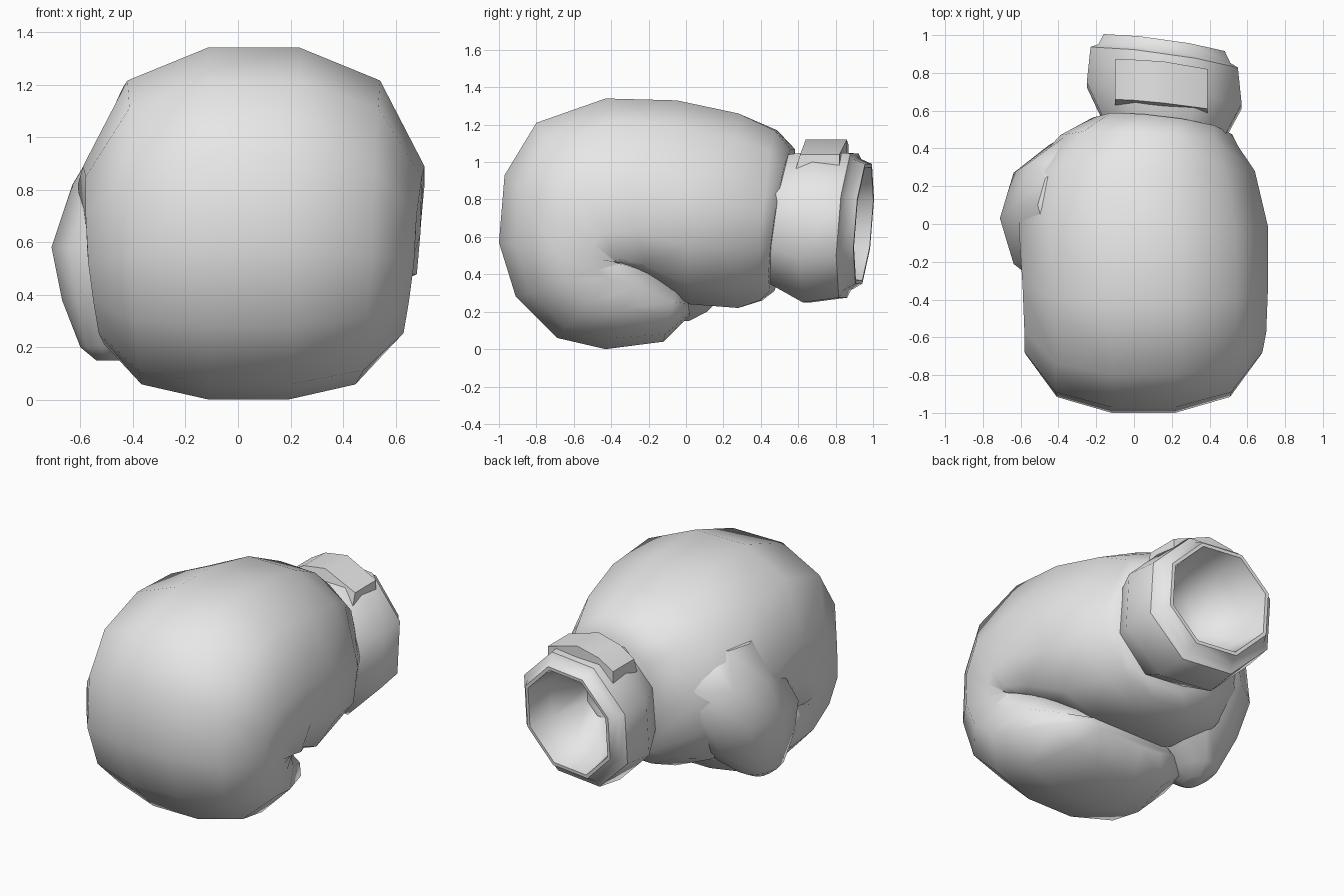
import bpy, bmesh, math

cube = bpy.data.objects.get("Cube")
if cube:
    bpy.data.objects.remove(cube, do_unlink=True)

GREY = (0.8, 0.8, 0.8, 1)
leather = bpy.data.materials.new("grey leather")
leather.use_nodes = True
leather.diffuse_color = GREY
leather.node_tree.nodes["Principled BSDF"].inputs["Base Color"].default_value = GREY


def loft(name, rings, smooth_angle):
    """Skin a list of closed rings and cap both ends."""
    bm = bmesh.new()
    loops = [[bm.verts.new(p) for p in ring] for ring in rings]
    n = len(loops[0])
    for a, b in zip(loops, loops[1:]):
        for i in range(n):
            j = (i + 1) % n
            bm.faces.new((a[i], a[j], b[j], b[i]))
    bm.faces.new(loops[0])
    bm.faces.new(loops[-1])
    bmesh.ops.recalc_face_normals(bm, faces=bm.faces)
    mesh = bpy.data.meshes.new(name)
    bm.to_mesh(mesh)
    bm.free()
    mesh.materials.append(leather)
    obj = bpy.data.objects.new(name, mesh)
    bpy.context.collection.objects.link(obj)
    bpy.ops.object.select_all(action="DESELECT")
    obj.select_set(True)
    bpy.context.view_layer.objects.active = obj
    bpy.ops.object.shade_smooth_by_angle(angle=math.radians(smooth_angle))
    return obj


# Half sections as (depth from outer to inner, share of half width)
BACK = [(0, 0.27), (0.13, 0.74), (0.47, 1.0)]
ROUND = [(0.70, 0.95), (0.90, 0.68), (1, 0.27)]
FOLDED = [(0.76, 0.99), (0.95, 0.97), (1, 0.75)]


def hand_ring(outer, inner, cx, w, fold, slant=0):
    """Padded section between an outer and an inner (y, z) point."""
    palm = [(a + (c - a) * fold, b + (d - b) * fold)
            for (a, b), (c, d) in zip(ROUND, FOLDED)]
    half = BACK + palm
    outline = half + [(t, -s) for t, s in reversed(half)]
    return [(cx + w * s,
             outer[0] + (inner[0] - outer[0]) * t - slant * w * s,
             outer[1] + (inner[1] - outer[1]) * t) for t, s in outline]


# Padded hand: back of the hand, knuckles, then fingers curled under
hand = [
    ((0.57, 1.07), (0.46, 0.31), 0.15, 0.37, 0, 0.12),
    ((0.48, 1.17), (0.40, 0.26), 0.08, 0.47, 0, 0.06),
    ((0.28, 1.26), (0.28, 0.22), 0.04, 0.60, 0),
    ((-0.05, 1.33), (0.02, 0.24), 0.05, 0.66, 0.2),
    ((-0.43, 1.34), (-0.20, 0.38), 0.06, 0.65, 0.6),
    ((-0.80, 1.21), (-0.32, 0.44), 0.06, 0.64, 1),
    ((-0.97, 0.93), (-0.35, 0.45), 0.05, 0.63, 1),
    ((-1.00, 0.57), (-0.35, 0.46), 0.05, 0.62, 1),
    ((-0.91, 0.28), (-0.34, 0.47), 0.05, 0.60, 1),
    ((-0.69, 0.06), (-0.31, 0.47), 0.05, 0.58, 1),
    ((-0.43, 0.00), (-0.21, 0.45), 0.04, 0.55, 0.6),
    ((-0.12, 0.04), (-0.05, 0.34), 0.04, 0.46, 0.2),
    ((0.02, 0.18), (0.01, 0.27), 0.04, 0.30, 0),
]
loft("padded_hand", [hand_ring(*h) for h in hand], 75)


# Thumb: stacked level ovals swelling out of the right side
def oval(cx, cy, z, rx, ry, n=10):
    return [(cx + rx * math.cos(math.tau * i / n),
             cy + ry * math.sin(math.tau * i / n), z) for i in range(n)]


thumb = [
    (-0.30, 0.10, 1.02, 0.21, 0.24),
    (-0.25, 0.10, 0.82, 0.38, 0.38),
    (-0.33, 0.03, 0.58, 0.38, 0.41),
    (-0.38, -0.01, 0.38, 0.29, 0.33),
    (-0.48, -0.05, 0.20, 0.12, 0.17),
    (-0.49, -0.06, 0.15, 0.05, 0.08),
]
loft("thumb", [oval(*t) for t in thumb], 60)


# Cuff: slanted eight-sided sleeve with a bevelled rim and a hollow opening
def cuff_ring(y, z, rx, rz, n=8):
    ring = []
    grow = 1 / math.cos(math.pi / n)
    for i in range(n):
        a = math.tau * (i + 0.5) / n
        dx, dz = rx * grow * math.cos(a), rz * grow * math.sin(a)
        ring.append((0.16 + dx, y - 0.14 * dx + 0.08 * dz, z + dz))
    return ring


cuff = [
    (0.42, 0.69, 0.28, 0.31),
    (0.50, 0.69, 0.32, 0.345),
    (0.68, 0.655, 0.41, 0.405),
    (0.87, 0.66, 0.39, 0.385),
    (0.89, 0.665, 0.35, 0.35),
    (0.95, 0.67, 0.32, 0.32),
    (0.95, 0.67, 0.30, 0.30),
    (0.78, 0.67, 0.26, 0.27),
    (0.60, 0.68, 0.12, 0.12),
]
loft("cuff", [cuff_ring(*c) for c in cuff], 50)


# Strap: tapered block across the top of the cuff, bent down at both ends
def strap_ring(x, front, back, top, bottom):
    return [(x, front, bottom), (x, front + 0.03, top),
            (x, back, top), (x, back, bottom)]


strap = [
    (-0.10, 0.63, 0.87, 1.03, 0.94),
    (0.0, 0.625, 0.87, 1.09, 0.97),
    (0.16, 0.61, 0.86, 1.12, 0.98),
    (0.39, 0.58, 0.82, 1.04, 0.94),
]
loft("strap", [strap_ring(*s) for s in strap], 30)
